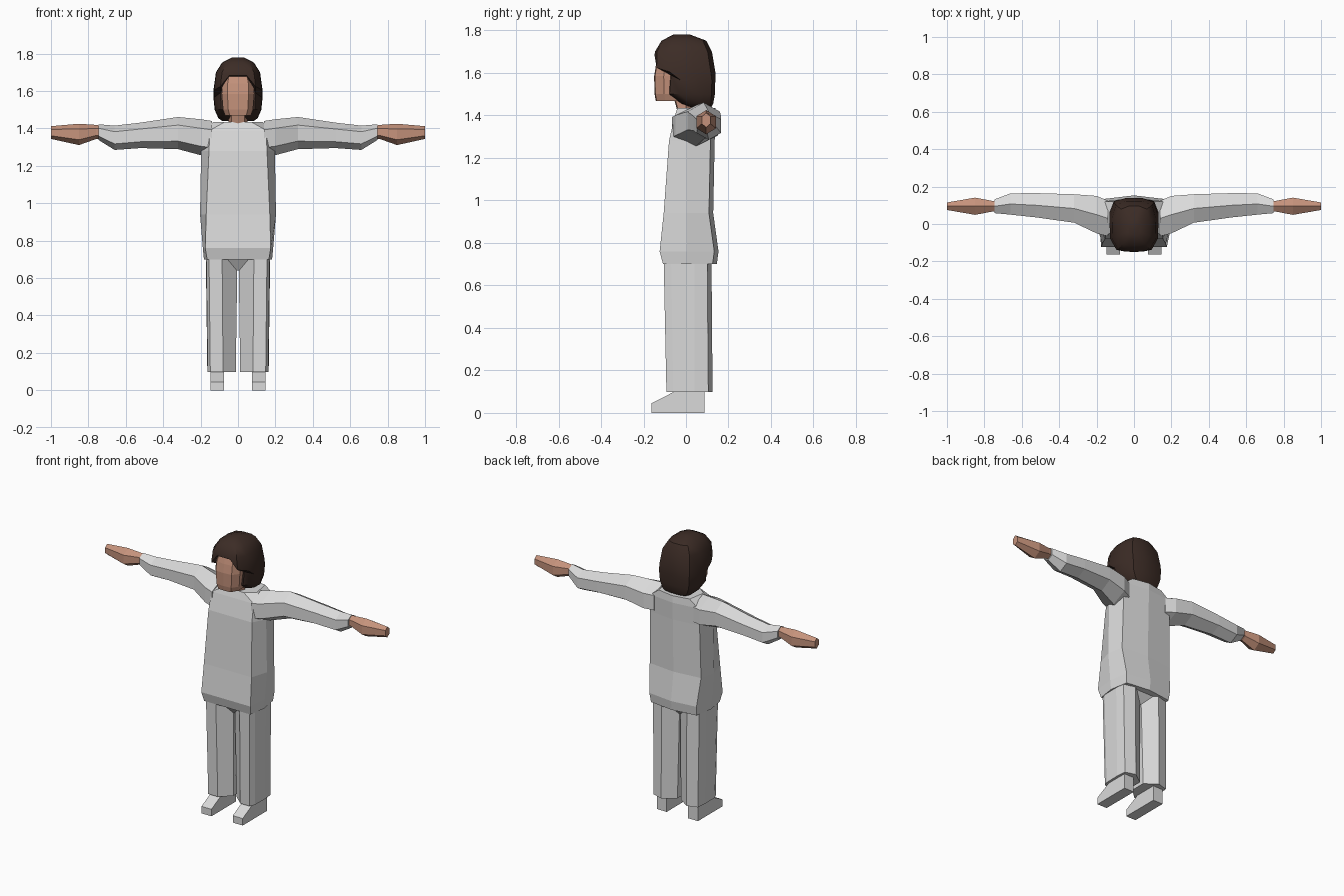
import bpy, bmesh, math


def material(name, rgb):
    m = bpy.data.materials.new(name)
    m.diffuse_color = (*rgb, 1)
    return m


GREY = material("light grey cloth", (0.7, 0.7, 0.7))
SKIN = material("warm skin", (0.56, 0.29, 0.20))
HAIR = material("dark brown hair", (0.045, 0.025, 0.019))


def loft(name, rings, mat, mirror=False):
    """Skin a closed surface over rings that share a point count."""
    bm = bmesh.new()
    loops = [[bm.verts.new(p) for p in r] for r in rings]
    n = len(loops[0])
    for a, b in zip(loops, loops[1:]):
        for i in range(n):
            j = (i + 1) % n
            bm.faces.new((a[i], a[j], b[j], b[i]))
    bm.faces.new(loops[0])
    bm.faces.new(loops[-1])
    bmesh.ops.recalc_face_normals(bm, faces=bm.faces)
    me = bpy.data.meshes.new(name)
    bm.to_mesh(me)
    bm.free()
    me.materials.append(mat)
    ob = bpy.data.objects.new(name, me)
    bpy.context.collection.objects.link(ob)
    if mirror:
        mod = ob.modifiers.new("mirror", 'MIRROR')
        mod.use_mirror_merge = False
    return ob


def both_sides(half):
    """Complete a half section (front centre to back centre)."""
    return half + [(-p[0], *p[1:]) for p in reversed(half[1:-1])]


def limb(name, stations, mat):
    """Six-sided tube along x; station = x, y, z, y half size, z half size."""
    rings = []
    for x, y, z, ry, rz in stations:
        angles = [math.radians(90 + 60 * k) for k in range(6)]
        rings.append([(x, y + ry * math.cos(a) / 0.866, z + rz * math.sin(a))
                      for a in angles])
    return loft(name, rings, mat, True)


# sweater body: z, front half width, side half width, front y, back y
body = [(0.70, 0.165, 0.182, -0.108, 0.145), (0.76, 0.175, 0.188, -0.124, 0.153),
        (0.94, 0.17, 0.203, -0.105, 0.128), (1.28, 0.155, 0.197, -0.08, 0.135),
        (1.39, 0.15, 0.19, -0.055, 0.14), (1.435, 0.07, 0.13, -0.04, 0.14)]
loft("sweater_body", [both_sides([(0, f, z), (wf, f, z), (ws, 0.005, z),
                                  (ws - 0.02, b - 0.02, z), (0, b, z)])
                      for z, wf, ws, f, b in body], GREY)

# sleeves and hands
limb("sleeve", [(0.14, 0.03, 1.345, 0.095, 0.095), (0.2, 0.05, 1.353, 0.1, 0.096),
                (0.32, 0.083, 1.375, 0.076, 0.086), (0.52, 0.10, 1.363, 0.065, 0.068),
                (0.66, 0.107, 1.35, 0.057, 0.065), (0.745, 0.095, 1.38, 0.037, 0.042)],
     GREY)
limb("hand", [(0.72, 0.095, 1.382, 0.028, 0.034), (0.76, 0.095, 1.381, 0.029, 0.038),
              (0.85, 0.095, 1.368, 0.046, 0.057), (1.0, 0.095, 1.378, 0.02, 0.034)],
     SKIN)

# trouser legs
leg_top = [(0.085, -0.105), (0.155, -0.105), (0.17, -0.07), (0.172, 0.04),
           (0.165, 0.10), (0.09, 0.12), (0.003, 0.06), (0.003, -0.04)]
leg_low = [(0.08, -0.092), (0.148, -0.092), (0.162, -0.06), (0.164, 0.04),
           (0.158, 0.105), (0.09, 0.125), (0.012, 0.07), (0.012, -0.03)]
loft("trouser_leg", [[(x, y, 0.098) for x, y in leg_low],
                     [(x, y, 0.72) for x, y in leg_top]], GREY, True)

# crotch wedge
loft("trouser_crotch", [[(-w, -d, z), (w, -d, z), (w, d + 0.02, z), (-w, d + 0.02, z)]
                        for z, w, d in ((0.64, 0.006, 0.04), (0.72, 0.085, 0.095))], GREY)

# shoes: side profile stretched across x
shoe = [(-0.162, 0), (-0.162, 0.045), (-0.055, 0.10), (-0.05, 0.13),
        (0.088, 0.13), (0.088, 0)]
loft("shoe", [[(x, y, z) for y, z in shoe] for x in (0.076, 0.147)], GREY, True)

# neck
loft("neck", [both_sides([(0, f, z), (0.035, f + 0.005, z), (0.05, 0.0, z), (0, b, z)])
              for z, f, b in ((1.41, -0.038, 0.06), (1.50, -0.062, 0.05))], SKIN)

# face: z, half width, front y
face = [(1.468, 0.068, -0.142), (1.50, 0.08, -0.148), (1.585, 0.087, -0.15),
        (1.64, 0.085, -0.141), (1.70, 0.07, -0.125)]
loft("face", [both_sides([(0, f, z), (w * 0.65, f + 0.004, z), (w, f + 0.045, z),
                          (w, -0.04, z), (0, 0.0, z)]) for z, w, f in face], SKIN)

# hair: z, half width, front y, back y, lift of the fringe centre
hair = [(1.78, 0.03, -0.06, 0.02, 0), (1.752, 0.085, -0.115, 0.095, 0),
        (1.70, 0.118, -0.146, 0.122, 0), (1.605, 0.131, -0.148, 0.138, 0.078),
        (1.565, 0.131, -0.078, 0.138, 0.1), (1.50, 0.125, -0.085, 0.136, 0),
        (1.455, 0.105, -0.02, 0.128, 0), (1.44, 0.085, 0.02, 0.12, 0)]
outline = [(0, -1, 1), (0.35, -1, 1), (0.72, -0.93, 0.25), (0.98, -0.5, 0),
           (1, 0.3, 0), (0.82, 0.85, 0), (0.35, 1, 0), (0, 1, 0)]
rings = [both_sides([(w * u, (f + b) / 2 + (b - f) / 2 * v, z + lift * k)
                     for u, v, k in outline]) for z, w, f, b, lift in hair]
ob = loft("hair", rings, HAIR)
bpy.context.view_layer.objects.active = ob
ob.select_set(True)
bpy.ops.object.shade_smooth_by_angle(angle=math.radians(40))
